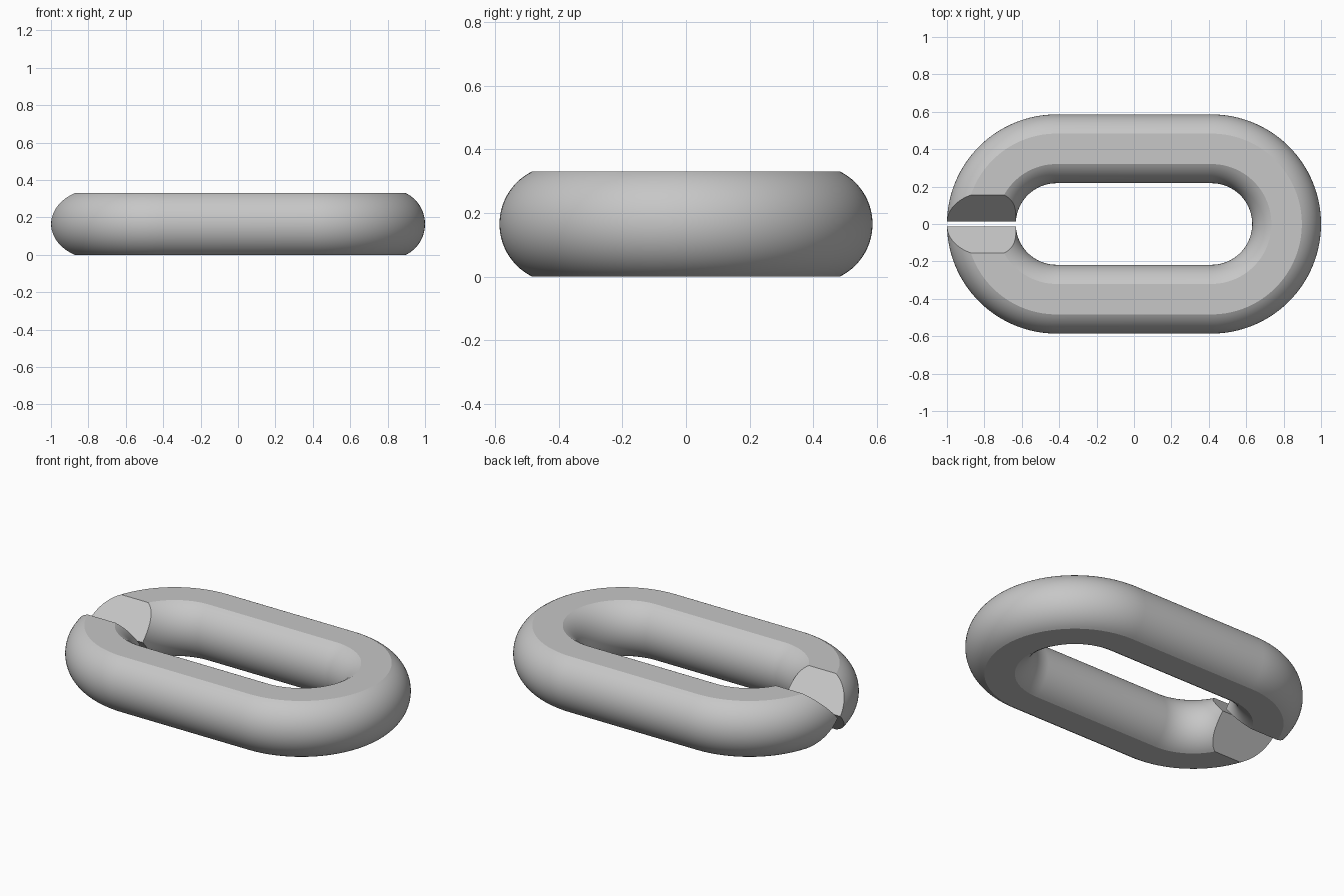
import bpy
import bmesh
from math import asin, cos, sin, pi, radians
from mathutils import Vector

cube = bpy.data.objects.get("Cube")
if cube:
    bpy.data.objects.remove(cube, do_unlink=True)

BEND = 0.402          # centreline radius of the rounded ends
STRAIGHT = 0.414      # half length of the straight sides
TUBE = 0.184          # bar radius
HALF_H = 0.165        # half height after flattening
GAP, MOUTH = 0.0133, 0.155   # half widths of the split at its waist and its mouths
ARC_STEPS, SIDE_STEPS = 64, 28

steel = bpy.data.materials.new("grey_steel")
steel.use_nodes = True
grey = (0.57, 0.57, 0.57, 1)
steel.diffuse_color = grey
steel.node_tree.nodes["Principled BSDF"].inputs["Base Color"].default_value = grey


def make_object(name, bm):
    bmesh.ops.recalc_face_normals(bm, faces=bm.faces)
    mesh = bpy.data.meshes.new(name)
    bm.to_mesh(mesh)
    bm.free()
    obj = bpy.data.objects.new(name, mesh)
    bpy.context.collection.objects.link(obj)
    mesh.materials.append(steel)
    return obj


# Bar section: a circle with flat top and bottom
limit = asin(HALF_H / TUBE)
angles = [-limit + 2 * limit * i / SIDE_STEPS for i in range(SIDE_STEPS + 1)]
section = [(side * TUBE * cos(a), side * TUBE * sin(a))
           for side in (1, -1) for a in angles]

# Sweep the section around the oval path
bm = bmesh.new()
rings = []
for end in (1, -1):
    for i in range(ARC_STEPS + 1):
        a = -pi / 2 + pi * i / ARC_STEPS
        out = Vector((cos(a), sin(a), 0)) * end
        centre = Vector((end * STRAIGHT, 0, HALF_H)) + out * BEND
        rings.append([bm.verts.new(centre + out * u + Vector((0, 0, v)))
                      for u, v in section])
for k, ring in enumerate(rings):
    nxt = rings[(k + 1) % len(rings)]
    for j in range(len(section)):
        m = (j + 1) % len(section)
        bm.faces.new((ring[j], ring[m], nxt[m], nxt[j]))
link = make_object("chain_link", bm)

# Hourglass cutter for the split in the right-hand end
reach = 1.4
wide = GAP + (MOUTH - GAP) * reach
outline = [(-wide, -reach), (wide, -reach), (GAP, 0),
           (wide, reach), (-wide, reach), (-GAP, 0)]
bm = bmesh.new()
face = bm.faces.new([bm.verts.new((-1.2, y, HALF_H * (1 + h))) for y, h in outline])
extruded = bmesh.ops.extrude_face_region(bm, geom=[face])
bmesh.ops.translate(bm, vec=(0.8, 0, 0),
                    verts=[g for g in extruded["geom"] if isinstance(g, bmesh.types.BMVert)])
cutter = make_object("split_cutter", bm)
cutter.hide_render = True

# Cut the split, then shade smooth with crisp flats
split = link.modifiers.new("split", "BOOLEAN")
split.operation = "DIFFERENCE"
split.solver = "EXACT"
split.object = cutter
bpy.ops.object.select_all(action="DESELECT")
link.select_set(True)
bpy.context.view_layer.objects.active = link
bpy.ops.object.modifier_apply(modifier=split.name)
bpy.data.objects.remove(cutter, do_unlink=True)
bpy.ops.object.shade_smooth_by_angle(angle=radians(16))
